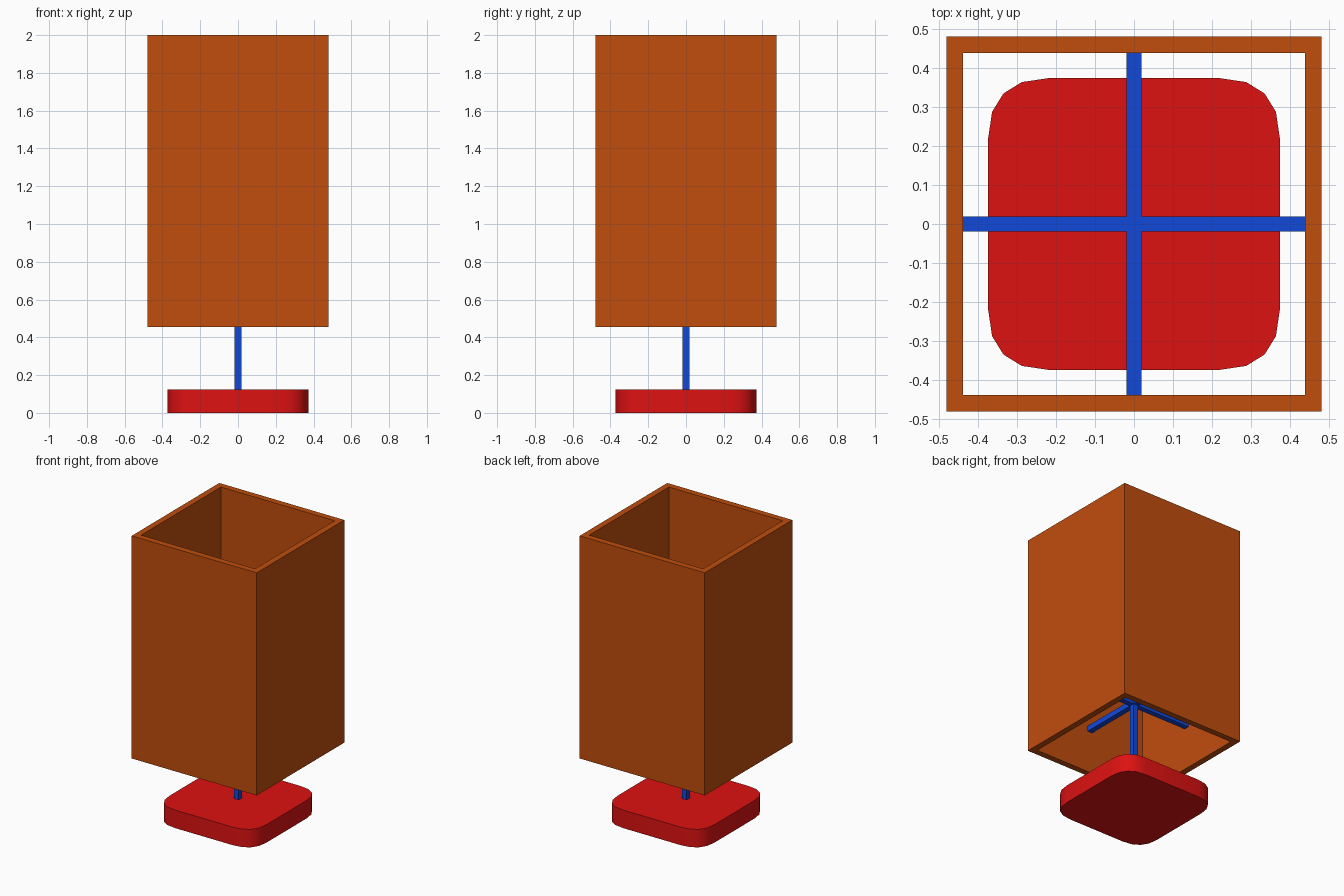
import bpy, bmesh, math

if "Cube" in bpy.data.objects:
    bpy.data.objects.remove(bpy.data.objects["Cube"])


def make_material(name, rgb):
    mat = bpy.data.materials.new(name)
    mat.diffuse_color = (*rgb, 1)
    mat.use_nodes = True
    mat.node_tree.nodes["Principled BSDF"].inputs["Base Color"].default_value = mat.diffuse_color
    return mat


ORANGE = make_material("orange_shade", (0.53, 0.075, 0.004))
RED = make_material("red_base", (0.73, 0.006, 0.006))
BLUE = make_material("blue_frame", (0.006, 0.065, 0.70))


def add_object(name, bm, mat):
    bmesh.ops.recalc_face_normals(bm, faces=bm.faces)
    mesh = bpy.data.meshes.new(name)
    bm.to_mesh(mesh)
    bm.free()
    mesh.materials.append(mat)
    obj = bpy.data.objects.new(name, mesh)
    bpy.context.collection.objects.link(obj)
    return obj


def box(name, size, centre, mat):
    bm = bmesh.new()
    bmesh.ops.create_cube(bm, size=1)
    bmesh.ops.scale(bm, vec=size, verts=bm.verts)
    bmesh.ops.translate(bm, vec=centre, verts=bm.verts)
    return add_object(name, bm, mat)


# Base: rounded square slab, one corner profile turned four times
corner = [(0.373, 0.22), (0.363, 0.287), (0.334, 0.334), (0.287, 0.363), (0.22, 0.373)]
bm = bmesh.new()
ring = []
for i in range(4):
    c, s = round(math.cos(i * math.pi / 2)), round(math.sin(i * math.pi / 2))
    ring += [bm.verts.new((x * c - y * s, x * s + y * c, 0)) for x, y in corner]
bottom = bm.faces.new(ring)
slab = bmesh.ops.extrude_face_region(bm, geom=[bottom], use_keep_orig=True)
top = [v for v in slab["geom"] if isinstance(v, bmesh.types.BMVert)]
bmesh.ops.translate(bm, vec=(0, 0, 0.125), verts=top)
base = add_object("base", bm, RED)
bpy.context.view_layer.objects.active = base
base.select_set(True)
bpy.ops.object.shade_smooth_by_angle(angle=math.radians(35))

# Stem and the cross bars carrying the shade
W, BAR_Z = 0.038, 0.77
stem_top = BAR_Z + W / 2
box("stem", (W, W, stem_top - 0.125), (0, 0, (stem_top + 0.125) / 2), BLUE)
box("cross_bar_x", (0.874, W, W), (0, 0, BAR_Z), BLUE)
box("cross_bar_y", (W, 0.874, W), (0, 0, BAR_Z), BLUE)

# Shade: square tube open at both ends, with wall thickness
bm = bmesh.new()
loops = []
for half, z in [(0.48, 0.455), (0.48, 2.0), (0.437, 2.0), (0.437, 0.455)]:
    loops.append([bm.verts.new((sx * half, sy * half, z))
                  for sx, sy in [(-1, -1), (1, -1), (1, 1), (-1, 1)]])
for k in range(4):
    a, b = loops[k], loops[(k + 1) % 4]
    for j in range(4):
        n = (j + 1) % 4
        bm.faces.new((a[j], a[n], b[n], b[j]))
add_object("lamp_shade", bm, ORANGE)
